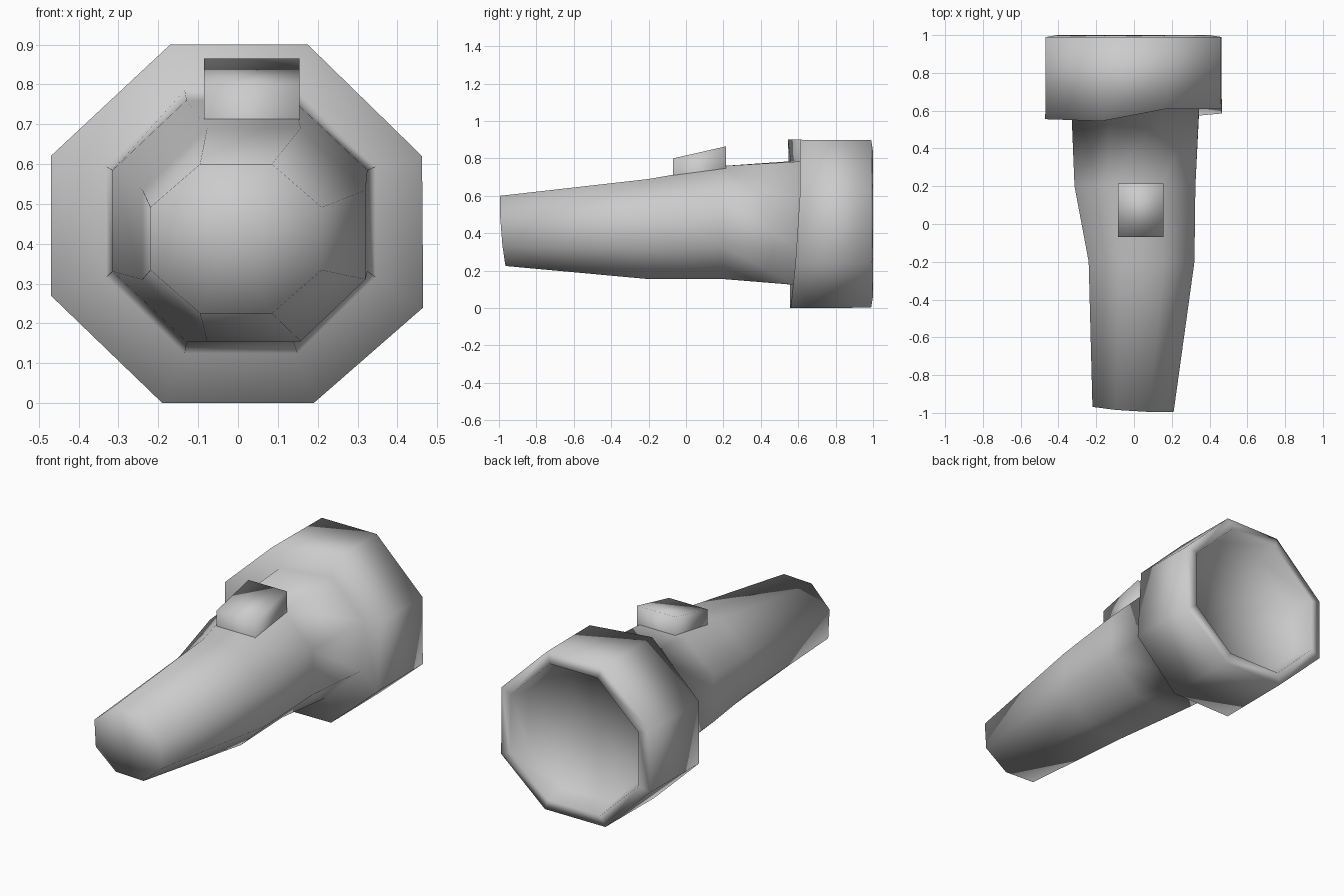
import bpy
import bmesh
from mathutils import Vector

if "Cube" in bpy.data.objects:
    bpy.data.objects.remove(bpy.data.objects["Cube"])


def finish(name, bm):
    bmesh.ops.recalc_face_normals(bm, faces=bm.faces)
    for f in bm.faces:
        f.smooth = True
    mesh = bpy.data.meshes.new(name)
    bm.to_mesh(mesh)
    bm.free()
    ob = bpy.data.objects.new(name, mesh)
    bpy.context.collection.objects.link(ob)
    return ob


def octagon(x0, x1, z0, z1, k=0.42):
    """Octagon in the XZ plane filling the given bounds; k is the flat side ratio."""
    cx, cz, rx, rz = (x0 + x1) / 2, (z0 + z1) / 2, (x1 - x0) / 2, (z1 - z0) / 2
    unit = [(-k, 1), (k, 1), (1, k), (1, -k), (k, -1), (-k, -1), (-1, -k), (-1, k)]
    return [(cx + u * rx, cz + v * rz) for u, v in unit]


def loft(rings, name):
    """Skin a stack of octagons and close both ends with fans."""
    bm = bmesh.new()
    loops = [[bm.verts.new(p) for p in ring] for ring in rings]
    for a, b in zip(loops, loops[1:]):
        for i in range(8):
            j = (i + 1) % 8
            bm.faces.new((a[i], a[j], b[j], b[i]))
    for loop in (loops[0], loops[-1]):
        mid = bm.verts.new(sum((v.co for v in loop), Vector()) / 8)
        for i in range(8):
            bm.faces.new((loop[i], loop[(i + 1) % 8], mid))
    return finish(name, bm)


# Lamp head outline, with an uneven front edge
outline = [(-0.17, 0.90), (0.175, 0.90), (0.462, 0.62), (0.465, 0.24),
           (0.19, 0.0), (-0.19, 0.0), (-0.47, 0.27), (-0.47, 0.62)]
front_y = [0.545, 0.61, 0.61, 0.585, 0.56, 0.555, 0.555, 0.555]


def head_ring(scale, y):
    return [(x * scale, y, 0.45 + (z - 0.45) * scale) for x, z in outline]


# Tapered handle with a slightly slanted end
tip = [(x, max(-1, -0.975 - 0.06 * x - 0.08 * (z - 0.41)), z)
       for x, z in octagon(-0.22, 0.21, 0.225, 0.60)]
sections = [(-0.20, -0.24, 0.32, 0.155, 0.69),
            (0.20, -0.315, 0.325, 0.155, 0.76)]
rings = [tip] + [[(x, y, z) for x, z in octagon(*b)] for y, *b in sections]
neck = octagon(-0.33, 0.345, 0.125, 0.785)
rings.append([(x, y + 0.015, z) for (x, z), y in zip(neck, front_y)])

# Flared head, rim and recessed lens continue the same smooth skin
rings.append([(x, y, z) for (x, z), y in zip(outline, front_y)])
rings += [head_ring(0.995, 0.99), head_ring(0.86, 1.0), head_ring(0.80, 0.88)]
loft(rings, "torch_body")

# Wedge-shaped switch on top, open underneath
bm = bmesh.new()
bmesh.ops.create_cube(bm, size=1)
bottom = [f for f in bm.faces if f.normal.z < -0.5]
bmesh.ops.delete(bm, geom=bottom, context='FACES_ONLY')
for v in bm.verts:
    back, top = v.co.y > 0, v.co.z > 0
    v.co = ((0.155 if v.co.x > 0 else -0.085), (0.215 if back else -0.07),
            ((0.865 if back else 0.80) if top else (0.74 if back else 0.69)))
finish("switch", bm)
